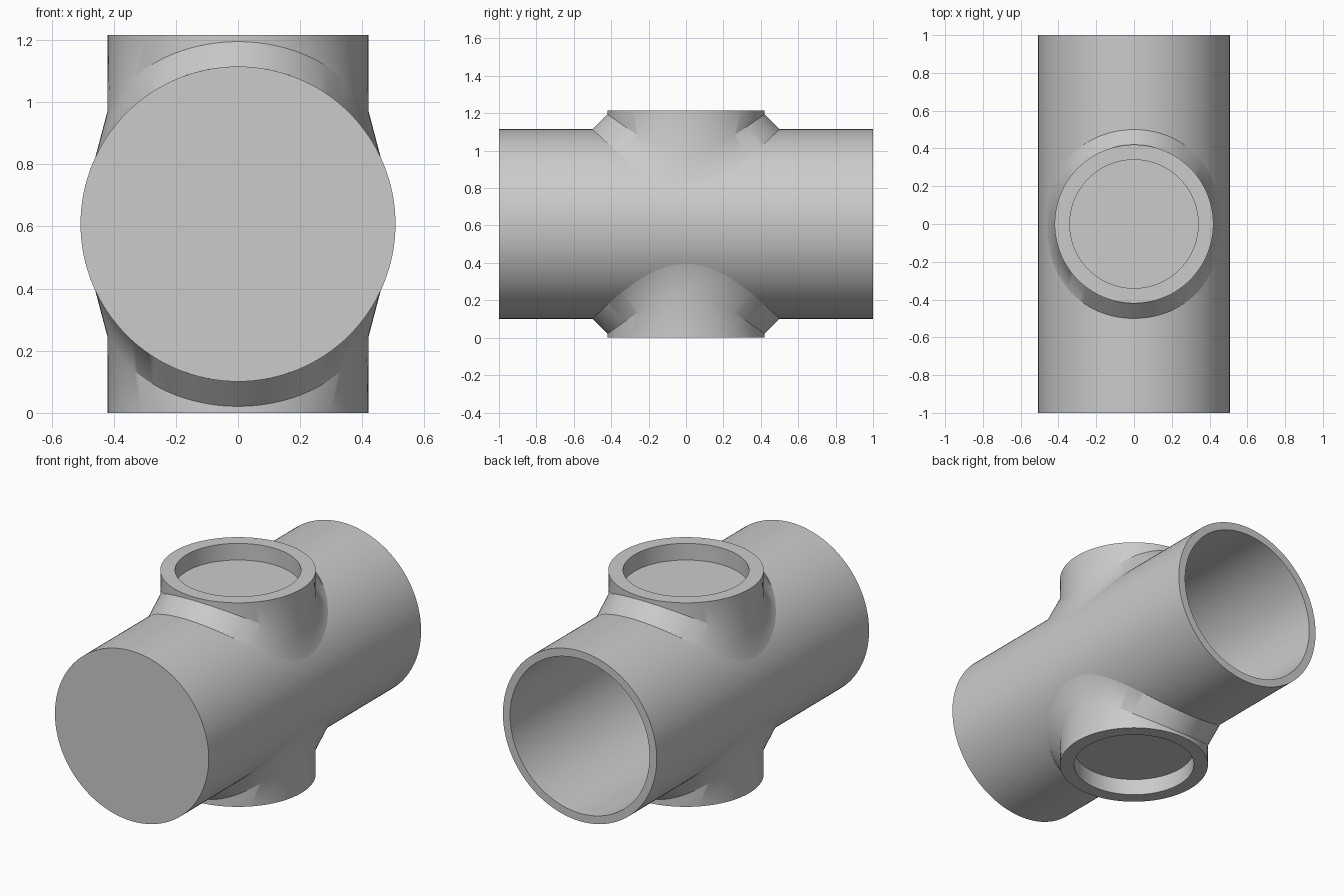
import bpy, bmesh
from math import sin, cos, pi, asin, sqrt, hypot, radians

cube = bpy.data.objects.get("Cube")
if cube:
    bpy.data.objects.remove(cube)

AXIS_Z = 0.608      # height of the main pipe axis, also half the total height
R, BORE = 0.507, 0.46
r, MOUTH = 0.42, 0.34
CHAMFER = 0.08
SEG = 128

grey = bpy.data.materials.new("pipe_grey")
grey.use_nodes = True
colour = (0.6, 0.6, 0.6, 1)
grey.diffuse_color = colour
grey.node_tree.nodes["Principled BSDF"].inputs["Base Color"].default_value = colour


def loft(name, rings, cap_start=False, cap_end=False):
    """Bridge closed rings of points into one smooth-shaded skin."""
    bm = bmesh.new()
    loops = [[bm.verts.new(p) for p in ring] for ring in rings]
    for a, b in zip(loops, loops[1:]):
        for i in range(SEG):
            j = (i + 1) % SEG
            bm.faces.new((a[i], a[j], b[j], b[i]))
    if cap_start:
        bm.faces.new(loops[0][::-1])
    if cap_end:
        bm.faces.new(loops[-1])
    mesh = bpy.data.meshes.new(name)
    bm.to_mesh(mesh)
    bm.free()
    mesh.materials.append(grey)
    obj = bpy.data.objects.new(name, mesh)
    bpy.context.collection.objects.link(obj)
    obj.location.z = AXIS_Z
    bpy.ops.object.select_all(action='DESELECT')
    obj.select_set(True)
    bpy.context.view_layer.objects.active = obj
    bpy.ops.object.shade_smooth_by_angle(angle=radians(30))
    return obj


angles = [2 * pi * i / SEG for i in range(SEG)]


def pipe_ring(radius, y):
    return [(radius * sin(t), y, radius * cos(t)) for t in angles]


def neck_ring(radius, z):
    return [(radius * cos(t), radius * sin(t), z) for t in angles]


def on_pipe(offset, radius=R):
    """Saddle curve of the neck, moved outward along the pipe surface."""
    ring = []
    for t in angles:
        phi = asin(r * cos(t) / R)
        ds, dy = -r * sin(t) / cos(phi), r * cos(t)
        n = hypot(ds, dy)
        phi += offset * dy / n / R
        y = r * sin(t) - offset * ds / n
        ring.append((radius * sin(phi), y, radius * cos(phi)))
    return ring


def on_neck(offset):
    """Saddle curve of the neck, moved upward along the neck surface."""
    ring = []
    for t in angles:
        z = sqrt(R * R - (r * cos(t)) ** 2)
        dz = r * r * cos(t) * sin(t) / z
        n = hypot(dz, r)
        u = t - offset * dz / n / r
        ring.append((r * cos(u), r * sin(u), z + offset * r / n))
    return ring


# Main pipe: closed at the front, open bore at the back
loft("main_pipe", [pipe_ring(R, -1), pipe_ring(R, 1), pipe_ring(BORE, 1),
                   pipe_ring(BORE, -0.95)], cap_start=True, cap_end=True)

# Necks: chamfered saddle, straight collar, rim and flat-bottomed recess
neck_rings = [on_pipe(CHAMFER + 0.02, R - 0.001), on_pipe(CHAMFER), on_neck(CHAMFER),
              neck_ring(r, AXIS_Z), neck_ring(MOUTH, AXIS_Z), neck_ring(MOUTH, R + 0.002)]
loft("top_neck", neck_rings, cap_end=True)
# The lower neck is the upper one turned half a turn about the pipe axis
loft("bottom_neck", [[(-x, y, -z) for x, y, z in ring] for ring in neck_rings], cap_end=True)
